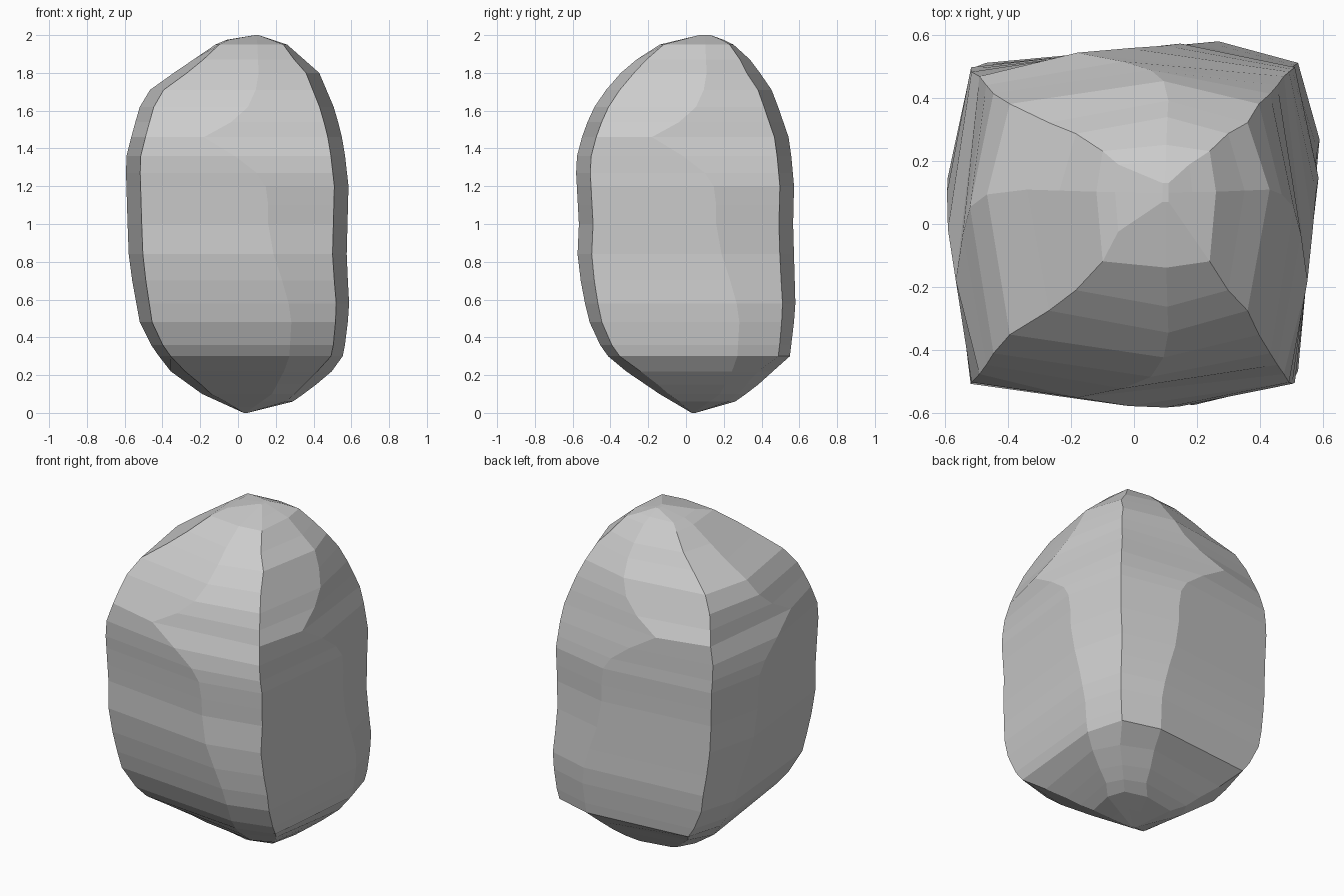
import bpy, bmesh

# Outer silhouettes as (height, offset), for the four sides
LEFT = [(0, .03), (.1, -.19), (.23, -.37), (.36, -.46), (.48, -.52), (.7, -.56), (.85, -.58),
        (1.34, -.595), (1.5, -.555), (1.62, -.52), (1.72, -.46), (1.82, -.31), (1.97, -.09), (2, .09)]
RIGHT = [(0, .05), (.03, .17), (.06, .29), (.13, .39), (.24, .52), (.31, .56), (.55, .59),
         (.82, .575), (1.2, .585), (1.42, .56), (1.6, .515), (1.8, .43), (1.95, .26), (2, .11)]
FRONT = [(0, .03), (.1, -.14), (.27, -.39), (.35, -.45), (.49, -.515), (.65, -.55), (.82, -.575),
         (1, -.567), (1.33, -.585), (1.5, -.54), (1.63, -.48), (1.77, -.38), (1.94, -.18), (2, .07)]
BACK = [(0, .05), (.06, .26), (.13, .36), (.22, .46), (.3, .55), (.55, .58), (1, .567),
        (1.2, .572), (1.44, .55), (1.7, .46), (1.86, .35), (1.96, .24), (2, .13)]
# How far the middle of each side swells past its corners, and where that ridge runs
BULGE = [(0, 0), (.06, .035), (.2, .08), (.31, .06), (.8, .075), (1.34, .075), (1.6, .075),
         (1.8, .07), (1.88, .05), (1.95, .02), (2, 0)]
RIDGE = [(0, .04), (.1, .18), (.27, .27), (.52, .285), (.75, .22), (.92, .16), (1.18, .16), (1.27, .1),
         (1.37, -.03), (1.46, -.18), (1.56, 0), (1.65, .08), (1.78, .11), (2, .1)]
LEVELS = [0, .03, .06, .1, .15, .22, .3, .36, .48, .58, .7, .84, 1, 1.1, 1.2, 1.27, 1.36,
          1.46, 1.54, 1.62, 1.71, 1.8, 1.87, 1.95, 1.975, 2]


def at(curve, z):
    for (z0, a), (z1, b) in zip(curve, curve[1:]):
        if z <= z1:
            return a + (b - a) * (z - z0) / (z1 - z0)
    return curve[-1][1]


def ring(z):
    l, r, f, k = (at(c, z) for c in (LEFT, RIGHT, FRONT, BACK))
    d, m = at(BULGE, z), at(RIDGE, z)
    li, ri, fi, ki = l + d, r - d, f + d, k - d
    mx = min(max(m, li + .2 * (ri - li)), ri - .2 * (ri - li))
    my = min(max(m, fi + .2 * (ki - fi)), ki - .2 * (ki - fi))
    return [(li, fi, z), (mx, f, z), (ri, fi, z), (r, my, z),
            (ri, ki, z), (mx, k, z), (li, ki, z), (l, my, z)]


# Boulder: stacked eight-sided sections joined into a faceted skin
bm = bmesh.new()
rings = [[bm.verts.new(p) for p in ring(z)] for z in LEVELS]
for a, b in zip(rings, rings[1:]):
    for i in range(8):
        j = (i + 1) % 8
        bm.faces.new((a[i], a[j], b[j], b[i]))
bm.faces.new(rings[0][::-1])
bm.faces.new(rings[-1])
bmesh.ops.recalc_face_normals(bm, faces=bm.faces)
mesh = bpy.data.meshes.new("boulder")
bm.to_mesh(mesh)
bm.free()
bpy.context.collection.objects.link(bpy.data.objects.new("boulder", mesh))
